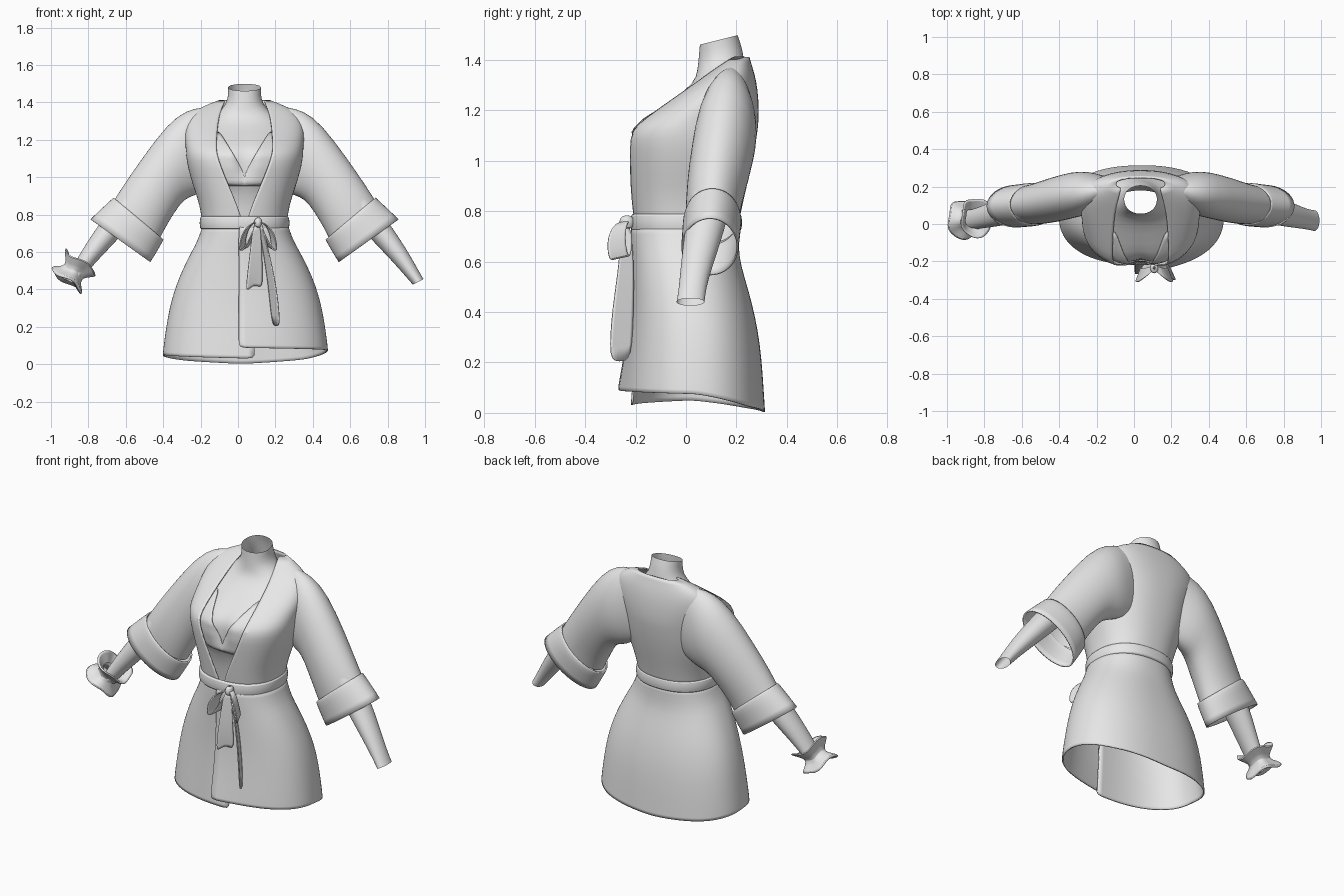
import bpy, bmesh
from math import sin, cos, pi, exp, copysign
from mathutils import Vector

cube = bpy.data.objects.get("Cube")
if cube:
    bpy.data.objects.remove(cube)

CX = 0.035  # centre line of the body

grey = bpy.data.materials.new("plain_grey")
grey.use_nodes = True
grey.diffuse_color = (0.8, 0.8, 0.8, 1)
grey.node_tree.nodes["Principled BSDF"].inputs["Base Color"].default_value = (0.8, 0.8, 0.8, 1)


def sheet(name, rows, closed=False, thick=0.0, subdiv=1):
    """Smooth surface through rows of points."""
    bm = bmesh.new()
    grid = [[bm.verts.new(p) for p in row] for row in rows]
    n = len(rows[0])
    for a, b in zip(grid, grid[1:]):
        for i in range(n if closed else n - 1):
            j = (i + 1) % n
            bm.faces.new((a[i], a[j], b[j], b[i]))
    bmesh.ops.recalc_face_normals(bm, faces=bm.faces)
    mesh = bpy.data.meshes.new(name)
    bm.to_mesh(mesh)
    bm.free()
    mesh.materials.append(grey)
    obj = bpy.data.objects.new(name, mesh)
    bpy.context.collection.objects.link(obj)
    if subdiv:
        mod = obj.modifiers.new("smooth", 'SUBSURF')
        mod.levels = mod.render_levels = subdiv
    if thick:
        mod = obj.modifiers.new("cloth", 'SOLIDIFY')
        mod.thickness, mod.offset = thick, 0
    bpy.ops.object.select_all(action='DESELECT')
    obj.select_set(True)
    bpy.context.view_layer.objects.active = obj
    bpy.ops.object.shade_smooth_by_angle(angle=0.8)
    return obj


def power(v, e):
    return copysign(abs(v) ** e, v)


def section(a, hx, yf, yb, n=2.3, off=0.0):
    """Point on a rounded body section; angle 0 is the front, rising to +x."""
    yc, hy = (yf + yb) / 2, (yb - yf) / 2 + off
    return (hx + off) * power(sin(a), 2 / n), yc - hy * power(cos(a), 2 / n)


def edge_angle(u, hx, n=2.3):
    return power(min(1, abs(u) / hx), n / 2) * (1 + (min(1, abs(u) / hx) ** n) / 6) * copysign(1, u)


def interp(table, x):
    """Linear lookup in a table of rows keyed by the first value."""
    for a, b in zip(table, table[1:]):
        if x <= b[0]:
            f = max(0, (x - a[0]) / (b[0] - a[0]))
            return [p + (q - p) * f for p, q in zip(a[1:], b[1:])]
    return list(table[-1][1:])


# Inner body with neck: height, half width, front y, back y
BODY = [(.74, .2, -.13, .18), (.92, .22, -.15, .2), (.97, .26, -.2, .22),
        (1.05, .28, -.215, .25), (1.12, .29, -.215, .26), (1.17, .29, -.165, .26),
        (1.24, .28, -.055, .26), (1.31, .2, .035, .25), (1.36, .115, .045, .235),
        (1.42, .086, .05, .225), (1.48, .088, .055, .205)]


def valley(u, z):
    return 0.035 * exp(-(u / .045) ** 2) * exp(-((z - 1.08) / .08) ** 2)


rows = []
for z, hx, yf, yb in BODY:
    row = []
    for i in range(48):
        u, y = section(2 * pi * i / 48, hx, yf, yb, 2.1)
        tilt = .02 * (y - .13) / .08 if z > 1.4 else 0
        row.append((CX + u, y + (valley(u, z) if y < 0 else 0), z + tilt))
    rows.append(row)
sheet("body_and_neck", rows, closed=True)

# Bra: a thin patch following the chest, with a V top edge
rows = []
for j in range(13):
    row = []
    for i in range(33):
        u = -.2 + .4 * i / 32
        top = 1.0 + .22 * min(1.1, abs(u) / .12) ** .85
        z = .955 + (top - .955) * j / 12
        hx, yf, yb = interp(BODY, z)
        yc, hy = (yf + yb) / 2, (yb - yf) / 2
        y = yc - hy * max(0, 1 - (abs(u) / hx) ** 2.1) ** (1 / 2.1)
        row.append((CX + u, y + valley(u, z) - .006, z))
    rows.append(row)
sheet("bra", rows, thick=.006, subdiv=0)

# Robe top: height, half width, front y, back y, half width of the neck opening
ROBE = [(.75, .222, -.2, .205, .005), (.85, .235, -.215, .225, .04), (.95, .27, -.225, .25, .083),
        (1.05, .3, -.235, .27, .125), (1.12, .31, -.235, .28, .148), (1.16, .31, -.19, .285, .152),
        (1.24, .32, -.07, .285, .148), (1.32, .3, .05, .275, .138), (1.37, .24, .12, .26, .122),
        (1.41, .13, .18, .248, .105)]
rows = []
for z, hx, yf, yb, w in ROBE:
    a0 = edge_angle(w, hx)
    row = []
    for i in range(49):
        u, y = section(a0 + (2 * pi - 2 * a0) * i / 48, hx, yf, yb)
        row.append((CX + u, y, z))
    rows.append(row)
sheet("robe_top", rows, thick=.008)

# Skirt: one wrapped sheet, its left front panel lying over the right one
SKIRT = [(.75, .222, -.205, .205), (.66, .25, -.205, .205), (.6, .285, -.2, .212),
         (.5, .335, -.2, .245), (.4, .375, -.2, .272), (.3, .402, -.205, .29),
         (.2, .42, -.212, .3), (.08, .436, -.222, .308), (.05, .438, -.224, .31)]
HEM = [(0, .088), (.25, .075), (.38, .025), (.5, .002), (.62, .02), (.75, .05), (1, .03)]
rows = []
for z, hx, yf, yb in SKIRT:
    a0, a1 = edge_angle(-.03, hx), 2 * pi + edge_angle(.055, hx)
    t = (.75 - z) / .7
    row = []
    for i in range(57):
        s = i / 56
        u, y = section(a0 + (a1 - a0) * s, hx, yf, yb, 2.3, .009 - .018 * s)
        y -= .035 * t * t * exp(-s * 25)
        row.append((CX + u, y, .75 - t * (.75 - interp(HEM, s)[0])))
    rows.append(row)
sheet("robe_skirt", rows, thick=.008)

# Belt
rows = []
for z, off in ((.722, .004), (.724, .014), (.755, .016), (.786, .014), (.79, .004)):
    rows.append([(CX + u, y, z) for u, y in
                 (section(2 * pi * i / 48, .225, -.205, .207, 2.3, off) for i in range(48))])
sheet("belt", rows, closed=True)


# Sleeves and arms: rings set by top and bottom points, with centre y and half depth
def limb(name, side, rings, grow=0.0, thick=0.0):
    rows = []
    for ut, zt, ub, zb, yc, hy in rings:
        top, bot = Vector((ut, yc, zt)), Vector((ub, yc, zb))
        mid, half = (top + bot) / 2, (top - bot) / 2
        half *= 1 + grow / half.length
        row = []
        for i in range(24):
            a = 2 * pi * i / 24
            p = mid + half * cos(a) + Vector((0, (hy + grow) * sin(a), 0))
            row.append((CX + side * p.x, p.y, p.z))
        rows.append(row)
    return sheet(name, rows, closed=True, thick=thick)


SLEEVE = [(.13, 1.385, .15, .98, .2, .04), (.23, 1.375, .2, .93, .175, .09),
          (.31, 1.36, .265, .9, .165, .118), (.41, 1.29, .32, .885, .155, .125),
          (.55, 1.1, .375, .81, .13, .122), (.65, .955, .425, .725, .11, .112),
          (.7, .875, .45, .675, .105, .106)]
CUFF = [(.695, .885, .44, .67, .105, .1), (.705, .875, .445, .66, .105, .108),
        (.76, .825, .475, .607, .1, .106), (.817, .77, .51, .55, .095, .105)]
ARM = [(.5, 1.12, .39, .98, .13, .085), (.62, .96, .5, .86, .11, .085),
       (.765, .77, .66, .685, .075, .08), (.87, .61, .795, .545, .04, .062),
       (.925, .51, .86, .47, .025, .054), (.957, .455, .9, .425, .018, .056)]
for side, word in ((1, "left"), (-1, "right")):
    limb(word + "_sleeve", side, SLEEVE)
    limb(word + "_cuff", side, CUFF, grow=.006, thick=.008)
    limb(word + "_arm", side, ARM)

# Ruffled band on the right wrist
axis = Vector((-.6, -.08, -.8)).normalized()
across = axis.cross(Vector((0, 1, 0))).normalized()
depth = axis.cross(across)
PROFILE = [(-.03, .05), (-.07, .1), (-.065, .116), (-.025, .072), (0, .058),
           (.025, .072), (.05, .108), (.07, .106), (.05, .05)]
rows = []
for t, r in PROFILE:
    row = []
    for i in range(36):
        a = 2 * pi * i / 36
        wave = .012 * sin(3 * a + 1) * r / .1
        row.append(Vector((-.88, .027, .494)) + axis * (t + wave)
                   + (across * cos(a) + depth * sin(a)) * r * (1 + .04 * sin(5 * a)))
    rows.append(row)
sheet("wrist_ruffle", rows, closed=True)


# Bow: ribbons along a path, widening away from the knot
def ribbon(name, path, width, scales, notch=0.0):
    width = Vector(width)
    rows = []
    for p, s in zip(path, scales):
        rows.append([Vector(p) + width * s * k for k in (-1, 0, 1)])
    rows[-1][1].z += notch
    sheet(name, rows, thick=.006, subdiv=2)


LOOP = [(0, -.235, .76), (.045, -.262, .752), (.08, -.28, .69), (.09, -.268, .6),
        (.055, -.245, .63), (.015, -.235, .73)]
for side, word in ((1, "left"), (-1, "right")):
    ribbon("bow_loop_" + word, [(.108 + side * x, y, z) for x, y, z in LOOP],
           (side * -.014, .036, .008), (.5, .8, 1, 1, .9, .5))
ribbon("bow_tail_short", [(.1, -.24, .75), (.095, -.25, .6), (.09, -.25, .48), (.085, -.245, .385)],
       (.045, .022, .012), (.4, .7, .9, 1), notch=.05)
ribbon("bow_tail_long", [(.12, -.24, .75), (.15, -.235, .6), (.185, -.25, .42), (.205, -.262, .205)],
       (.022, -.046, 0), (.4, .6, .9, 1))
knot = [[(.108 + r * .75 * cos(a), -.235 + r * sin(a), z) for a in (2 * pi * i / 12 for i in range(12))]
        for z, r in ((.73, .008), (.735, .026), (.757, .032), (.778, .026), (.783, .008))]
sheet("bow_knot", knot, closed=True)
